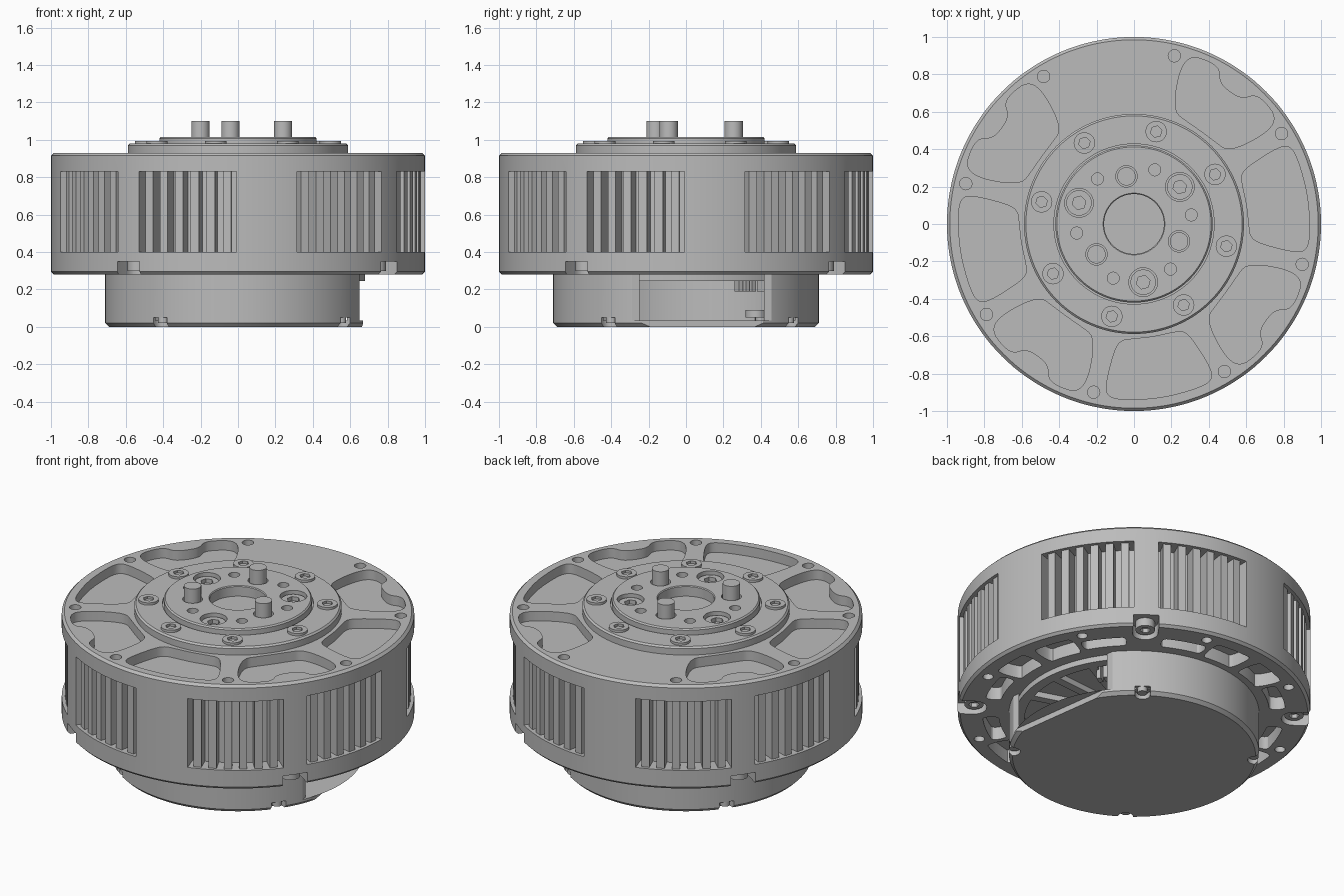
import bpy, bmesh
from math import sin, cos, radians, pi
from mathutils import Vector

cube = bpy.data.objects.get("Cube")
if cube:
    bpy.data.objects.remove(cube, do_unlink=True)

grey = bpy.data.materials.new("machined_grey")
grey.use_nodes = True
grey.diffuse_color = (0.5, 0.5, 0.5, 1)
grey.node_tree.nodes["Principled BSDF"].inputs["Base Color"].default_value = (0.5, 0.5, 0.5, 1)

QUARTERS = [54 + 90 * k for k in range(4)]       # casing screw directions
EIGHTHS = [31.5 + 45 * k for k in range(8)]      # hub screw directions


def polar(r, deg):
    return Vector((r * cos(radians(deg)), r * sin(radians(deg))))


def circle(r, at=Vector((0, 0)), n=28, turn=0):
    return [at + polar(r, turn + 360 * i / n) for i in range(n)]


def rounded(points, passes=2):
    """Corner-cutting of a closed outline."""
    for _ in range(passes):
        pairs = zip(points, points[1:] + points[:1])
        points = [p for a, b in pairs for p in (a.lerp(b, .25), a.lerp(b, .75))]
    return points


def sector(r0, r1, a0, a1, n=12):
    steps = [a0 + (a1 - a0) * i / n for i in range(n + 1)]
    return [polar(r1, a) for a in steps] + [polar(r0, a) for a in reversed(steps)]


def block(r0, r1, width, deg):
    """Rectangle lying along a radial direction."""
    side = polar(width / 2, deg + 90)
    return [polar(r0, deg) - side, polar(r1, deg) - side,
            polar(r1, deg) + side, polar(r0, deg) + side]


def u_notch(r, radius, deg):
    """Rounded notch that opens outwards."""
    c = polar(r, deg)
    arc = [c + polar(radius, deg + 90 + 15 * i) for i in range(13)]
    out = polar(0.2, deg)
    return [arc[0] + out] + arc + [arc[-1] + out]


def finish(name, bm):
    bmesh.ops.recalc_face_normals(bm, faces=bm.faces)
    mesh = bpy.data.meshes.new(name)
    bm.to_mesh(mesh)
    bm.free()
    mesh.materials.append(grey)
    obj = bpy.data.objects.new(name, mesh)
    bpy.context.scene.collection.objects.link(obj)
    return smooth(obj)


def smooth(obj):
    obj.data.shade_smooth()
    obj.data.set_sharp_from_angle(angle=radians(25))
    return obj


def prisms(name, items):
    """One object from many (outline, bottom, top) extrusions."""
    bm = bmesh.new()
    for outline, z0, z1 in items:
        face = bm.faces.new([bm.verts.new((p.x, p.y, z0)) for p in outline])
        ext = bmesh.ops.extrude_face_region(bm, geom=[face], use_keep_orig=True)
        verts = [v for v in ext["geom"] if isinstance(v, bmesh.types.BMVert)]
        bmesh.ops.translate(bm, verts=verts, vec=(0, 0, z1 - z0))
    return finish(name, bm)


def lathe(name, profile):
    bm = bmesh.new()
    vs = [bm.verts.new((r, 0, z)) for r, z in profile]
    es = [bm.edges.new(pair) for pair in zip(vs, vs[1:])]
    bmesh.ops.spin(bm, geom=vs + es, cent=(0, 0, 0), axis=(0, 0, 1),
                   angle=2 * pi, steps=144)
    bmesh.ops.remove_doubles(bm, verts=bm.verts, dist=1e-4)
    return finish(name, bm)


def cut(obj, items):
    cutter = prisms("cutter", items)
    cutter.hide_render = True
    mod = obj.modifiers.new("cut", "BOOLEAN")
    mod.operation, mod.solver, mod.object = "DIFFERENCE", "EXACT", cutter
    deps = bpy.context.evaluated_depsgraph_get()
    mesh = bpy.data.meshes.new_from_object(obj.evaluated_get(deps))
    obj.modifiers.clear()
    obj.data = mesh
    bpy.data.objects.remove(cutter, do_unlink=True)
    smooth(obj)


def screws(name, spots, radius, z0, z1, from_below=False):
    """Round heads with hexagonal sockets."""
    heads = prisms(name, [(circle(radius, p), z0, z1) for p in spots])
    span = (z0 - .02, z0 + .025) if from_below else (z1 - .025, z1 + .02)
    cut(heads, [(circle(radius * .55, p, 6, 15), *span) for p in spots])


# Drum casing with side windows, top pockets and underside slots
drum = lathe("drum_casing", [(0, .28), (.985, .28), (1, .295),
                             (1, .915), (.985, .93), (0, .93)])
plain = [(.615, 10), (.63, 16), (.70, 18), (.88, 19), (.935, 17.5), (.942, 12), (.942, 0)]
bitten = [(.62, 10), (.635, 15.5), (.73, 18.5), (.88, 19.3), (.95, 17), (.958, 11),
          (.945, 7), (.885, 5), (.87, 0)]


def pocket(half, deg):
    pts = [polar(r, deg + a) for r, a in half]
    pts += [polar(r, deg - a) for r, a in reversed(half[:-1])]
    return rounded(pts + [polar(.613, deg)])


cuts = [(pocket(bitten, a), .87, .95) for a in QUARTERS]
cuts += [(pocket(plain, a), .87, .95) for a in (9, -81, -171)]
cuts += [(circle(.033, polar(.925, a), 20), .87, .95) for a in EIGHTHS]
cuts += [(circle(.03, polar(.925, a), 20), .26, .34) for a in EIGHTHS]
for a in QUARTERS:
    cuts.append((u_notch(.91, .073, a), .26, .35))
    for side in (-1, 1):
        mid = a + side * 19.8
        cuts.append((sector(.895, 1.1, mid - 15.8, mid + 15.8), .40, .83))
        mid = a + side * 16
        cuts.append((rounded(sector(.77, .86, mid - 9, mid + 9, 5)), .26, .36))
        mid = a + 45 + side * 10
        cuts.append((rounded(sector(.75, .91, mid - 8, mid + 8, 5)), .26, .36))
cut(drum, cuts)

# Upright fins seen through the windows
fins = []
for a in QUARTERS:
    for side in (-1, 1):
        fins += [(block(.88, .98, .045, a + side * 19.8 + 5.1 * i), .39, .84)
                 for i in (-2.5, -1.5, -.5, .5, 1.5, 2.5)]
prisms("cooling_fins", fins)
screws("casing_screws", [polar(.91, a) for a in QUARTERS], .055, .30, .36, True)

# Output hub: outer ring, raised disc and shallow centre bore
hub = lathe("output_hub", [(0, .90), (.588, .90), (.588, .97), (.578, .98), (.428, .98),
                           (.428, .965), (.42, .965), (.42, 1.007), (.412, 1.015),
                           (.165, 1.015), (.16, 1.01), (.16, .95), (0, .95)])
bolt_spots = [polar(.315, 39 + 120 * k) for k in range(3)]
pin_spots = [polar(.258, 99 + 120 * k) for k in range(3)]
cut(hub, [(circle(.077, p), .94, 1.05) for p in bolt_spots]
    + [(circle(.057, p), .97, 1.05) for p in pin_spots]
    + [(circle(.032, polar(.31, 9 + 60 * k), 20), .94, 1.05) for k in range(6)])
screws("hub_bolts", bolt_spots, .068, .93, .995)
screws("ring_screws", [polar(.508, a) for a in EIGHTHS], .057, .97, .995)
prisms("drive_pins", [(circle(.049, p), .95, 1.1) for p in pin_spots])

# Rear cover: thin cup with a flat side opening and four foot notches
cover = lathe("rear_cover", [(0, 0), (.69, 0), (.71, .02), (.71, .285),
                             (.69, .285), (.69, .035), (0, .035)])
cut(cover, [(block(.602, .9, 1.4, 8), .035, .35), (block(.63, .9, 1.4, 8), -.05, .035)]
    + [(u_notch(.69, .044, a), -.05, .05) for a in QUARTERS])
feet = [polar(.68, a) for a in QUARTERS]
prisms("foot_bosses", [(circle(.028, p, 20), .02, .06) for p in feet])
prisms("foot_sockets", [(circle(.055, polar(.635, a), 20), .05, .09) for a in QUARTERS])

# Parts inside the cover
lathe("inner_ledge", [(.62, .285), (.62, .245), (.68, .245), (.68, .285)])
prisms("support_bars", [(block(.2, .62, .05, a), .245, .285) for a in (-18, 5, 28)])
prisms("connector_pins", [(block(.54, .59, .025, a), .19, .285) for a in (30, 34, 38, 46)])
